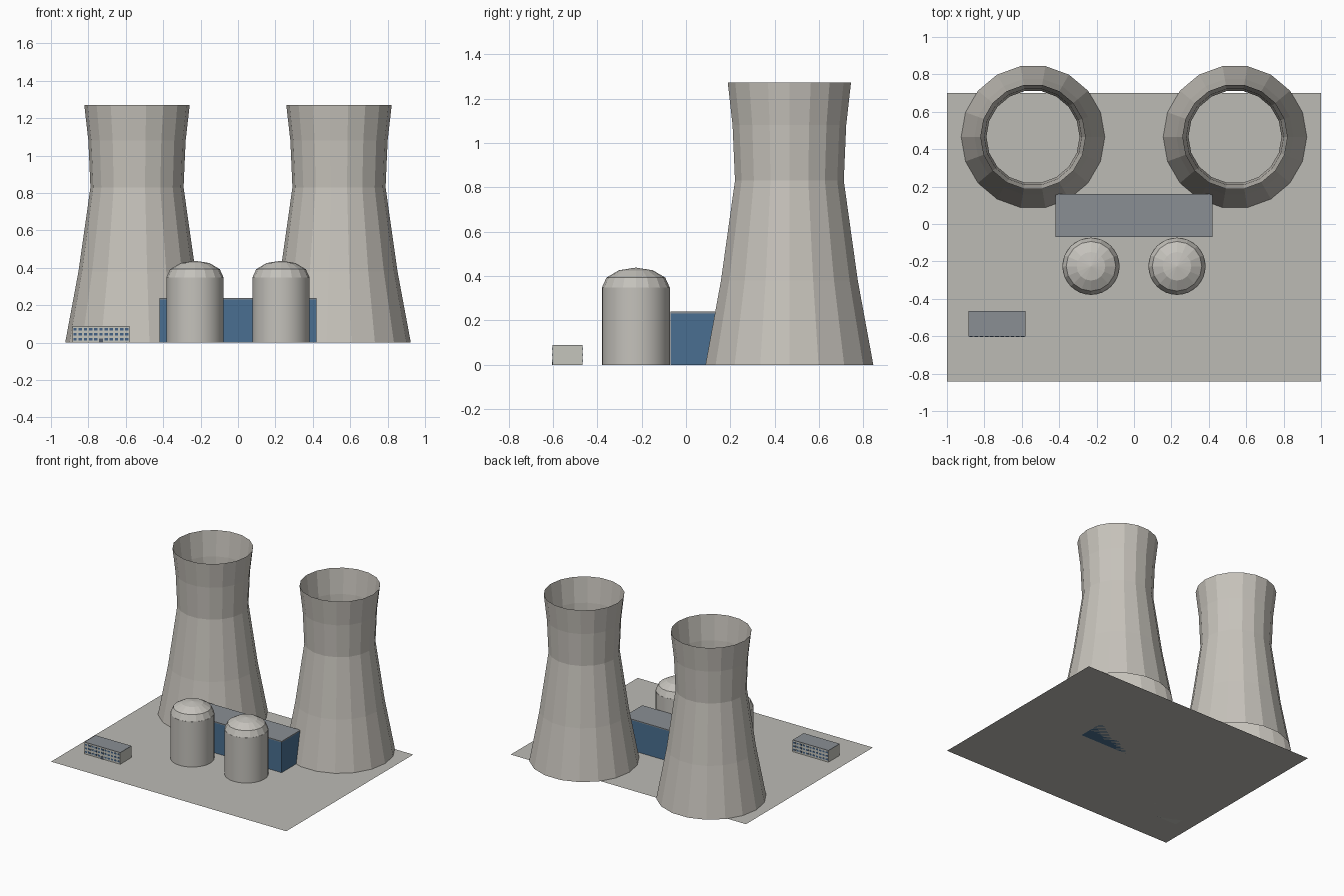
import bpy, bmesh, math

if "Cube" in bpy.data.objects:
    bpy.data.objects.remove(bpy.data.objects["Cube"])


def material(name, srgb):
    m = bpy.data.materials.new(name)
    lin = [c / 12.92 if c <= 0.04045 else ((c + 0.055) / 1.055) ** 2.4 for c in srgb]
    m.diffuse_color = (*lin, 1)
    m.use_nodes = True
    m.node_tree.nodes["Principled BSDF"].inputs["Base Color"].default_value = m.diffuse_color
    return m


concrete = material("concrete", (0.78, 0.765, 0.735))
shell = material("reactor_concrete", (0.77, 0.76, 0.735))
paving = material("paving", (0.74, 0.735, 0.71))
blue = material("blue_cladding", (0.29, 0.435, 0.57))
roofing = material("grey_roof", (0.54, 0.56, 0.58))
plaster = material("office_wall", (0.77, 0.77, 0.74))
glass = material("window_blue", (0.26, 0.38, 0.52))
door_grey = material("door_grey", (0.32, 0.36, 0.42))


def finish(name, bm, mat):
    bmesh.ops.recalc_face_normals(bm, faces=bm.faces)
    mesh = bpy.data.meshes.new(name)
    bm.to_mesh(mesh)
    bm.free()
    mesh.materials.append(mat)
    obj = bpy.data.objects.new(name, mesh)
    bpy.context.collection.objects.link(obj)
    return obj


def add_box(bm, x0, x1, y0, y1, z0, z1):
    verts = bmesh.ops.create_cube(bm, size=1)["verts"]
    for v in verts:
        v.co = (x1 if v.co.x > 0 else x0, y1 if v.co.y > 0 else y0, z1 if v.co.z > 0 else z0)


def box(name, mat, *bounds):
    bm = bmesh.new()
    add_box(bm, *bounds)
    return finish(name, bm, mat)


def lathe(name, mat, profile, sides, x, y):
    """Spin (radius, z) points round a vertical axis; radius 0 closes to a point."""
    bm = bmesh.new()
    rings = []
    for r, z in profile:
        if r == 0:
            rings.append([bm.verts.new((x, y, z))] * sides)
        else:
            angles = [math.tau * i / sides for i in range(sides)]
            rings.append([bm.verts.new((x + r * math.cos(a), y + r * math.sin(a), z)) for a in angles])
    for low, high in zip(rings, rings[1:]):
        for i in range(sides):
            j = (i + 1) % sides
            corners = dict.fromkeys((low[i], low[j], high[j], high[i]))
            bm.faces.new(list(corners))
    return finish(name, bm, mat)


# Site slab: a single flat sheet
bm = bmesh.new()
bm.faces.new([bm.verts.new(p) for p in ((-1, -0.842, 0), (1, -0.842, 0), (1, 0.70, 0), (-1, 0.70, 0))])
finish("site_ground", bm, paving)

# Cooling towers (open shells) and domed reactors, in mirrored pairs
tower = [(0.384, 0), (0.313, 0.38), (0.249, 0.83), (0.26, 1.08), (0.282, 1.272)]
R, BASE, RISE = 0.153, 0.348, 0.09
dome = [(R * math.cos(math.radians(a)), BASE + RISE * math.sin(math.radians(a))) for a in (0, 30, 60)]
dome.append((0, BASE + RISE))
for side, s in (("left", -1), ("right", 1)):
    lathe(f"cooling_tower_{side}", concrete, tower, 18, s * 0.54, 0.466)
    body = lathe(f"reactor_body_{side}", shell, [(R, 0), (R, BASE), (0, BASE)], 32, s * 0.23, -0.226)
    for p in body.data.polygons:
        p.use_smooth = abs(p.normal.z) < 0.5
    for e in body.data.edges:
        e.use_edge_sharp = all(body.data.vertices[v].co.z > 0.3 for v in e.vertices)
    lathe(f"reactor_dome_{side}", shell, dome, 16, s * 0.23, -0.226)

# Turbine hall
box("turbine_hall", blue, -0.42, 0.42, -0.07, 0.16, 0, 0.232)
box("turbine_hall_roof", roofing, -0.42, 0.42, -0.07, 0.16, 0.232, 0.24)

# Office block
X0, X1, Y0, Y1 = -0.885, -0.58, -0.602, -0.466
box("office", plaster, X0, X1, Y0, Y1, 0, 0.086)
box("office_roof", roofing, X0, X1, Y0, Y1, 0.086, 0.09)

# Window plates on both long sides, leaving a gap for the front door
COLS = 11
pitch = (X1 - X0) / COLS
bm = bmesh.new()
for front, y in ((True, Y0), (False, Y1)):
    for row, z in enumerate((0.018, 0.045, 0.072)):
        for c in range(COLS):
            if front and row == 0 and c == COLS // 2:
                continue
            x = X0 + pitch * (c + 0.5)
            add_box(bm, x - 0.009, x + 0.009, y - 0.001, y + 0.001, z - 0.006, z + 0.006)
finish("office_windows", bm, glass)
mid = (X0 + X1) / 2
box("office_door", door_grey, mid - 0.012, mid + 0.012, Y0 - 0.002, Y0 + 0.001, 0, 0.022)
